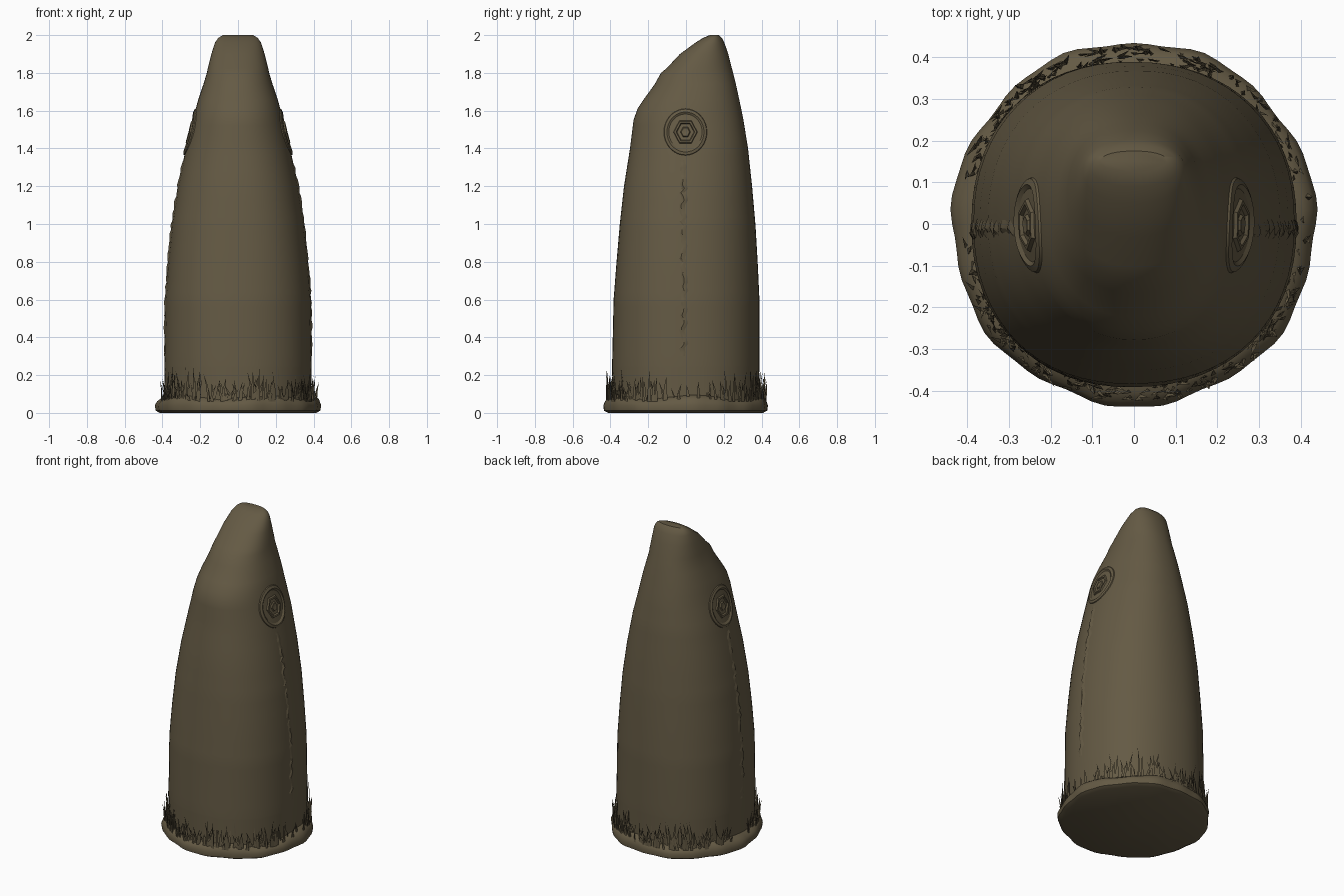
import bpy, bmesh, math, random
from math import sin, cos, pi

if "Cube" in bpy.data.objects:
    bpy.data.objects.remove(bpy.data.objects["Cube"])
random.seed(4)

stone = bpy.data.materials.new("olive stone")
stone.diffuse_color = (0.128, 0.102, 0.058, 1)
stone.use_nodes = True
stone.node_tree.nodes["Principled BSDF"].inputs["Base Color"].default_value = stone.diffuse_color

# height, half width, front edge, back edge
PROFILE = [
    (0.02, .385, -.385, .385), (0.25, .39, -.39, .39), (0.6, .385, -.385, .387),
    (0.8, .37, -.37, .377), (1.0, .35, -.352, .366), (1.2, .318, -.328, .35),
    (1.4, .276, -.295, .33), (1.55, .238, -.276, .306), (1.61, .224, -.255, .294),
    (1.66, .21, -.222, .283), (1.74, .183, -.165, .265), (1.8, .165, -.132, .25),
    (1.825, .16, -.102, .243), (1.9, .141, -.032, .224), (1.96, .122, .05, .203),
    (1.985, .105, .09, .19), (2.0, .08, .125, .175)]


def section(z):
    for a, b in zip(PROFILE, PROFILE[1:]):
        if z <= b[0]:
            t = max(0, (z - a[0]) / (b[0] - a[0]))
            return [p + (q - p) * t for p, q in zip(a[1:], b[1:])]
    return PROFILE[-1][1:]


def side_x(y, z):
    """Half width of the stone at depth y and height z."""
    rx, f, k = section(z)
    v = (y - (f + k) / 2) / ((k - f) / 2)
    return rx * max(0, 1 - abs(v) ** 2.2) ** (1 / 2.2)


def finish(name, bm, angle=40):
    bmesh.ops.recalc_face_normals(bm, faces=bm.faces)
    me = bpy.data.meshes.new(name)
    bm.to_mesh(me)
    bm.free()
    ob = bpy.data.objects.new(name, me)
    bpy.context.collection.objects.link(ob)
    me.materials.append(stone)
    if angle:
        bpy.ops.object.select_all(action='DESELECT')
        ob.select_set(True)
        bpy.context.view_layer.objects.active = ob
        bpy.ops.object.shade_smooth_by_angle(angle=math.radians(angle))
    return ob


def loft(bm, rows, closed=True, cap=True):
    rows = [[bm.verts.new(p) for p in r] for r in rows]
    n = len(rows[0])
    for a, b in zip(rows, rows[1:]):
        for i in range(n if closed else n - 1):
            j = (i + 1) % n
            bm.faces.new((a[i], a[j], b[j], b[i]))
    if cap:
        bm.faces.new(rows[0])
        bm.faces.new(rows[-1])


def spow(v, e):
    return math.copysign(abs(v) ** e, v)


# Standing stone
heights = sorted({round(i * .08, 3) for i in range(1, 20)} | {p[0] for p in PROFILE})
rows = []
for z in heights:
    rx, f, k = section(z)
    row = []
    for i in range(64):
        a = 2 * pi * i / 64
        c, s = cos(a), sin(a)
        w = 1 + .006 * sin(3 * a + 4 * z) * s * s * min(1, (2 - z) * 3)
        row.append((rx * spow(c, 2 / 2.2) * w,
                    (f + k) / 2 + (k - f) / 2 * spow(s, 2 / 2.2) * w, z))
    rows.append(row)
bm = bmesh.new()
loft(bm, rows)
finish("standing_stone", bm)

# Carved ring marks on both sides: (radius, relief)
RELIEF = [(.116, -.004), (.112, .005), (.098, .009), (.088, .001), (.064, .001),
          (.060, .009), (.050, .009), (.045, .001), (.027, .001), (.022, .008), (.004, .005)]
for sx, side in ((1, "right"), (-1, "left")):
    bm = bmesh.new()
    rows = []
    for r, h in RELIEF:
        row = []
        for i in range(36):
            a = 2 * pi * i / 36
            # inner rings are hexagonal
            hexa = cos(pi / 6) / cos((a % (pi / 3)) - pi / 6) if r < .07 else 1
            y, z = -.003 + r * hexa * cos(a), 1.487 + r * 1.08 * hexa * sin(a)
            row.append((sx * (side_x(y, z) + h), y, z))
        rows.append(row)
    loft(bm, rows, cap=False)
    bm.verts.ensure_lookup_table()
    bm.faces.new(bm.verts[-36:])
    finish(side + "_carved_rings", bm, 25)

    # Wavering seam below the rings
    bm = bmesh.new()
    rows = []
    for i in range(49):
        z = .3 + i * 1.04 / 48
        y0 = -.012 + random.uniform(-.01, .01)
        h = random.uniform(.001, .008)
        rows.append([(sx * (side_x(y0 + d, z) + e), y0 + d, z)
                     for d, e in ((-.022, -.003), (-.006, h), (.006, h * .6), (.022, -.003))])
    loft(bm, rows, closed=False, cap=False)
    finish(side + "_seam", bm, 25)

# Earth mound
bm = bmesh.new()
rows = []
for r, z in ((.41, 0), (.432, .012), (.436, .04), (.424, .066), (.402, .082), (.37, .09)):
    rows.append([((r + .005 * sin(7 * a) + .003 * sin(17 * a)) * cos(a),
                  (r + .005 * sin(7 * a) + .003 * sin(17 * a)) * sin(a),
                  z + (.008 * sin(5 * a + 1) if z > .05 else 0))
                 for a in (2 * pi * i / 80 for i in range(80))])
loft(bm, rows)
finish("earth_mound", bm, 50)

# Grass tufts: bent three-sided blades, sparse at both sides
bm = bmesh.new()
for i in range(420):
    a = random.uniform(0, 2 * pi)
    if abs(sin(a)) < .28 and random.random() < .85:
        continue
    r = random.uniform(.392, .428)
    h = random.uniform(.04, .13) if random.random() < .8 else random.uniform(.13, .19)
    w = random.uniform(.005, .010)
    lean, out = random.uniform(-.03, .03), random.uniform(-.012, .014)

    def at(t, d, z):
        rr = min(r + d, .439)
        return bm.verts.new((rr * cos(a) - t * sin(a), rr * sin(a) + t * cos(a), z))

    z0 = .06
    low = [at(-w, 0, z0), at(w, 0, z0), at(0, -w, z0)]
    mid = [at(lean * .3 - w * .7, out * .4, z0 + h * .55), at(lean * .3 + w * .7, out * .4, z0 + h * .55),
           at(lean * .3, out * .4 - w * .7, z0 + h * .55)]
    tip = at(lean, out, z0 + h)
    for k in range(3):
        j = (k + 1) % 3
        bm.faces.new((low[k], low[j], mid[j], mid[k]))
        bm.faces.new((mid[k], mid[j], tip))
finish("grass_tufts", bm, 0)
